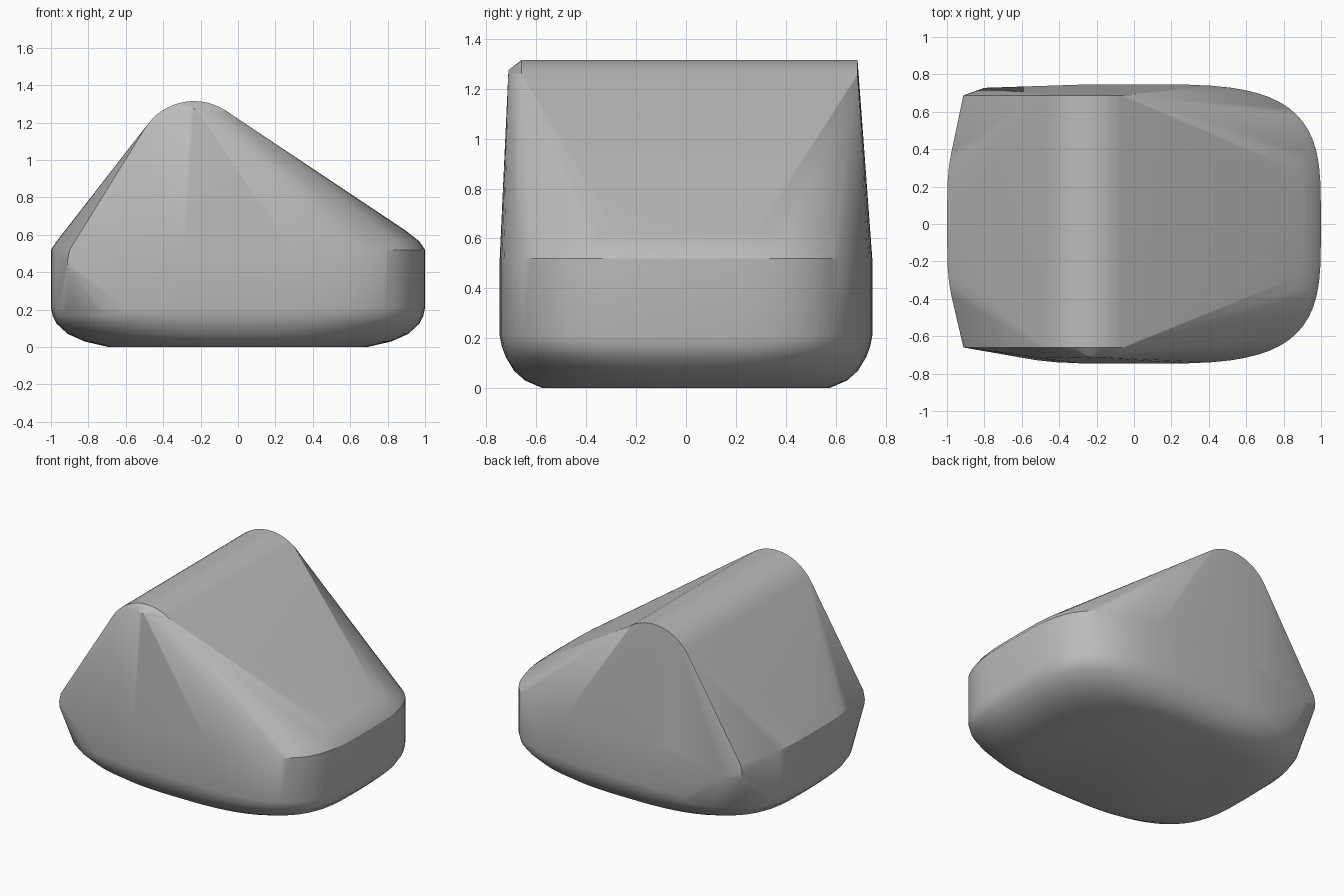
import bpy
import bmesh
from math import cos, sin, pi, radians, copysign

cube = bpy.data.objects.get("Cube")
if cube:
    bpy.data.objects.remove(cube, do_unlink=True)

grey = bpy.data.materials.new("plain grey")
grey.use_nodes = True
colour = (0.5, 0.5, 0.5, 1)
grey.diffuse_color = colour
grey.node_tree.nodes["Principled BSDF"].inputs["Base Color"].default_value = colour


def rounded_outline(half_x, half_y, z, power, count=64):
    """Points round a softly squared oval."""
    points = []
    for i in range(count):
        a = 2 * pi * i / count
        x = copysign(abs(cos(a)) ** (2 / power), cos(a))
        y = copysign(abs(sin(a)) ** (2 / power), sin(a))
        points.append((half_x * x, half_y * y, z))
    return points


points = []

# Base: rounded underside, upright wall and softened shoulder
for half_x, half_y, z, power in [
    (0.69, 0.575, 0, 2.6),
    (0.82, 0.645, 0.03, 2.9),
    (0.91, 0.69, 0.07, 3.2),
    (0.97, 0.723, 0.125, 3.5),
    (0.99, 0.738, 0.165, 3.7),
    (1, 0.747, 0.21, 3.7),
    (1, 0.747, 0.52, 3.7),
    (0.97, 0.72, 0.565, 3.7),
    (0.9, 0.67, 0.62, 3.7),
]:
    points += rounded_outline(half_x, half_y, z, power)

# Ridge: rounded crest with a left edge running down to a small rounded corner
ridge_x, ridge_z, radius = -0.235, 1.005, 0.31
profile = [(ridge_x + radius * cos(radians(a)), ridge_z + radius * sin(radians(a)))
           for a in range(52, 149, 6)]
profile += [(-0.9, 0.52), (-0.912, 0.46), (-0.907, 0.42)]
for y in (-0.66, 0.688):
    points += [(x, y, z) for x, z in profile]

# Front nose below the crest and rear left corner
points += [(-0.26, -0.712, 1.268), (-0.235, -0.712, 1.275), (-0.21, -0.712, 1.268),
           (-0.49, -0.718, 1.04), (-0.8, 0.728, 0.42)]

# Stretch one skin over the base and ridge
bm = bmesh.new()
for p in points:
    bm.verts.new(p)
hull = bmesh.ops.convex_hull(bm, input=bm.verts)
loose = {v for v in hull["geom_interior"] + hull["geom_unused"]
         if isinstance(v, bmesh.types.BMVert) and not v.link_faces}
bmesh.ops.delete(bm, geom=list(loose), context="VERTS")
bmesh.ops.recalc_face_normals(bm, faces=bm.faces)
mesh = bpy.data.meshes.new("wedge_body")
bm.to_mesh(mesh)
bm.free()

mesh.materials.append(grey)
body = bpy.data.objects.new("wedge_body", mesh)
bpy.context.collection.objects.link(body)
bpy.ops.object.select_all(action="DESELECT")
body.select_set(True)
bpy.context.view_layer.objects.active = body
bpy.ops.object.shade_smooth_by_angle(angle=radians(30))
